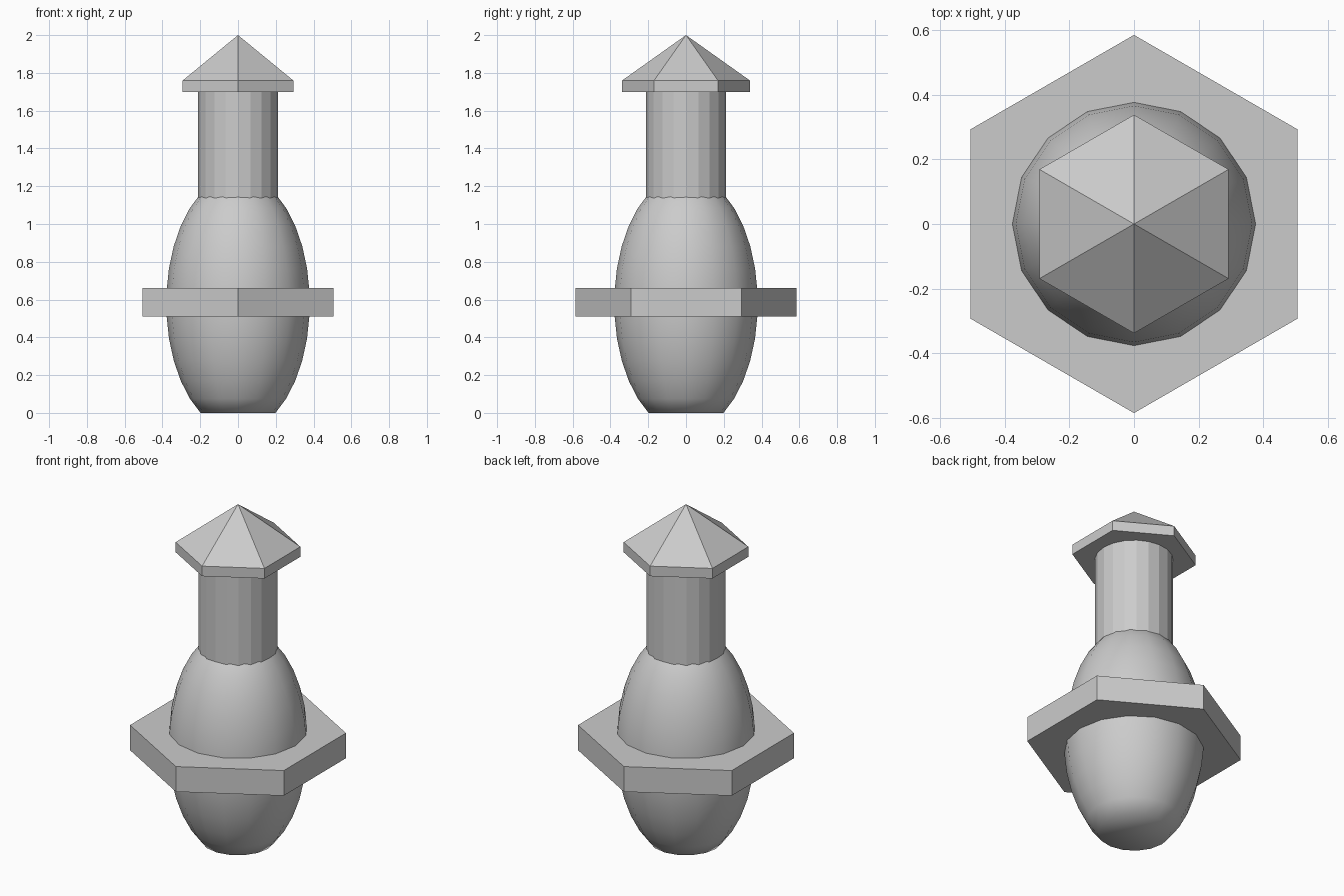
import bpy, bmesh
from math import sin, cos, pi, asin

if "Cube" in bpy.data.objects:
    bpy.data.objects.remove(bpy.data.objects["Cube"])


def lathe(name, profile, sides, phase=0.0, smooth=False):
    """Revolve (radius, z) points about z; radius 0 makes a single tip."""
    bm = bmesh.new()
    rings = []
    for r, z in profile:
        n = 1 if r == 0 else sides
        rings.append([bm.verts.new((r * cos(phase + 2 * pi * i / sides),
                                    r * sin(phase + 2 * pi * i / sides), z))
                      for i in range(n)])
    for a, b in zip(rings, rings[1:]):
        for i in range(sides):
            j = (i + 1) % sides
            if len(b) == 1:
                bm.faces.new((a[i], a[j], b[0]))
            else:
                bm.faces.new((a[i], a[j], b[j], b[i]))
    bm.faces.new(rings[0][::-1])
    if len(rings[-1]) > 1:
        bm.faces.new(rings[-1])
    for f in bm.faces:
        f.smooth = smooth
    mesh = bpy.data.meshes.new(name)
    bm.to_mesh(mesh)
    bm.free()
    ob = bpy.data.objects.new(name, mesh)
    bpy.context.collection.objects.link(ob)
    return ob


# Egg-shaped body: ellipsoid with a flattened base
CENTRE, RADIUS, HALF_HEIGHT = 0.58, 0.38, 0.68
low = -asin(CENTRE / HALF_HEIGHT)
steps = 14
body_profile = []
for k in range(steps):
    a = low + (pi / 2 - low) * k / steps
    body_profile.append((RADIUS * cos(a), CENTRE + HALF_HEIGHT * sin(a)))
body_profile.append((0, CENTRE + HALF_HEIGHT))
lathe("body", body_profile, 16, smooth=True)

# Hexagonal collar around the middle
lathe("collar", [(0.585, 0.51), (0.585, 0.66)], 6, pi / 2)

# Neck
lathe("neck", [(0.212, 1.05), (0.212, 1.71)], 20)

# Hexagonal cap with a pointed roof
lathe("cap", [(0.338, 1.70), (0.338, 1.76), (0, 2.0)], 6, pi / 2)
